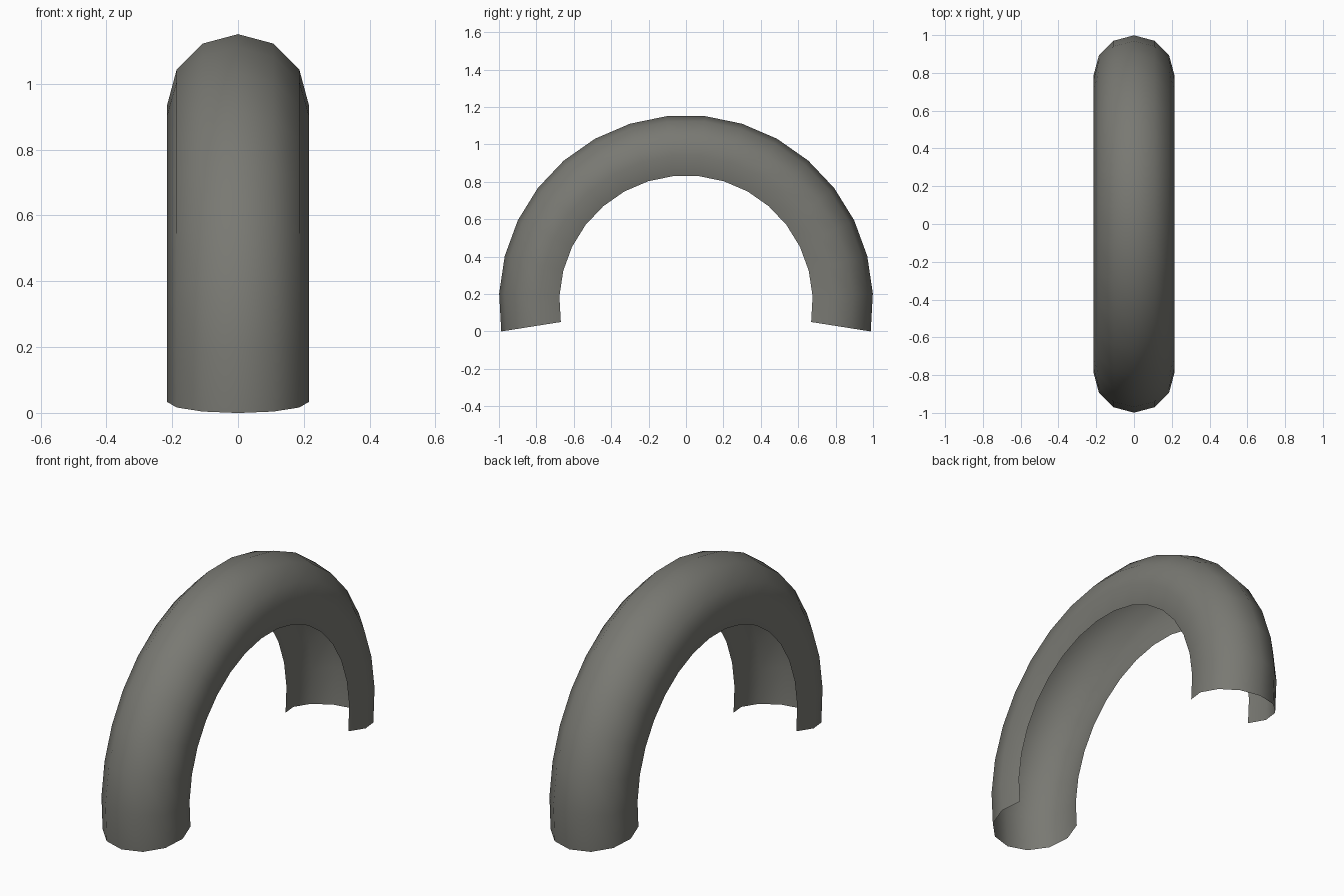
import bpy, bmesh, math

if "Cube" in bpy.data.objects:
    bpy.data.objects.remove(bpy.data.objects["Cube"])

MAJOR, MINOR, CENTRE_Z = 0.785, 0.215, 0.156
SEGMENTS = 17                      # steps along the arch
START, END = -9.0, 189.0           # arch sweep in degrees

# Fender: open 12-sided tube profile swept along an arch
bm = bmesh.new()
rings = []
for i in range(SEGMENTS + 1):
    a = math.radians(START + (END - START) * i / SEGMENTS)
    ring = []
    for deg in range(-120, 121, 30):
        t = math.radians(deg)
        r = MAJOR + MINOR * math.cos(t)
        ring.append(bm.verts.new((MINOR * math.sin(t), r * math.cos(a),
                                  CENTRE_Z + r * math.sin(a))))
    rings.append(ring)
for r0, r1 in zip(rings, rings[1:]):
    for j in range(len(r0) - 1):
        bm.faces.new((r0[j], r0[j + 1], r1[j + 1], r1[j]))

# Make the faces point away from the tube's centre line
bm.normal_update()
for f in bm.faces:
    c = f.calc_center_median()
    d = math.hypot(c.y, c.z - CENTRE_Z)
    k = MAJOR / d
    out = c.copy()
    out.x, out.y, out.z = c.x, c.y * (1 - k), (c.z - CENTRE_Z) * (1 - k)
    if f.normal.dot(out) < 0:
        f.normal_flip()
    f.smooth = True

mesh = bpy.data.meshes.new("fender")
bm.to_mesh(mesh)
bm.free()
fender = bpy.data.objects.new("fender", mesh)
bpy.context.collection.objects.link(fender)

# Colour
mat = bpy.data.materials.new("dark warm grey")
mat.diffuse_color = (0.19, 0.19, 0.17, 1)
mat.use_nodes = True
mat.node_tree.nodes["Principled BSDF"].inputs["Base Color"].default_value = mat.diffuse_color
mesh.materials.append(mat)
